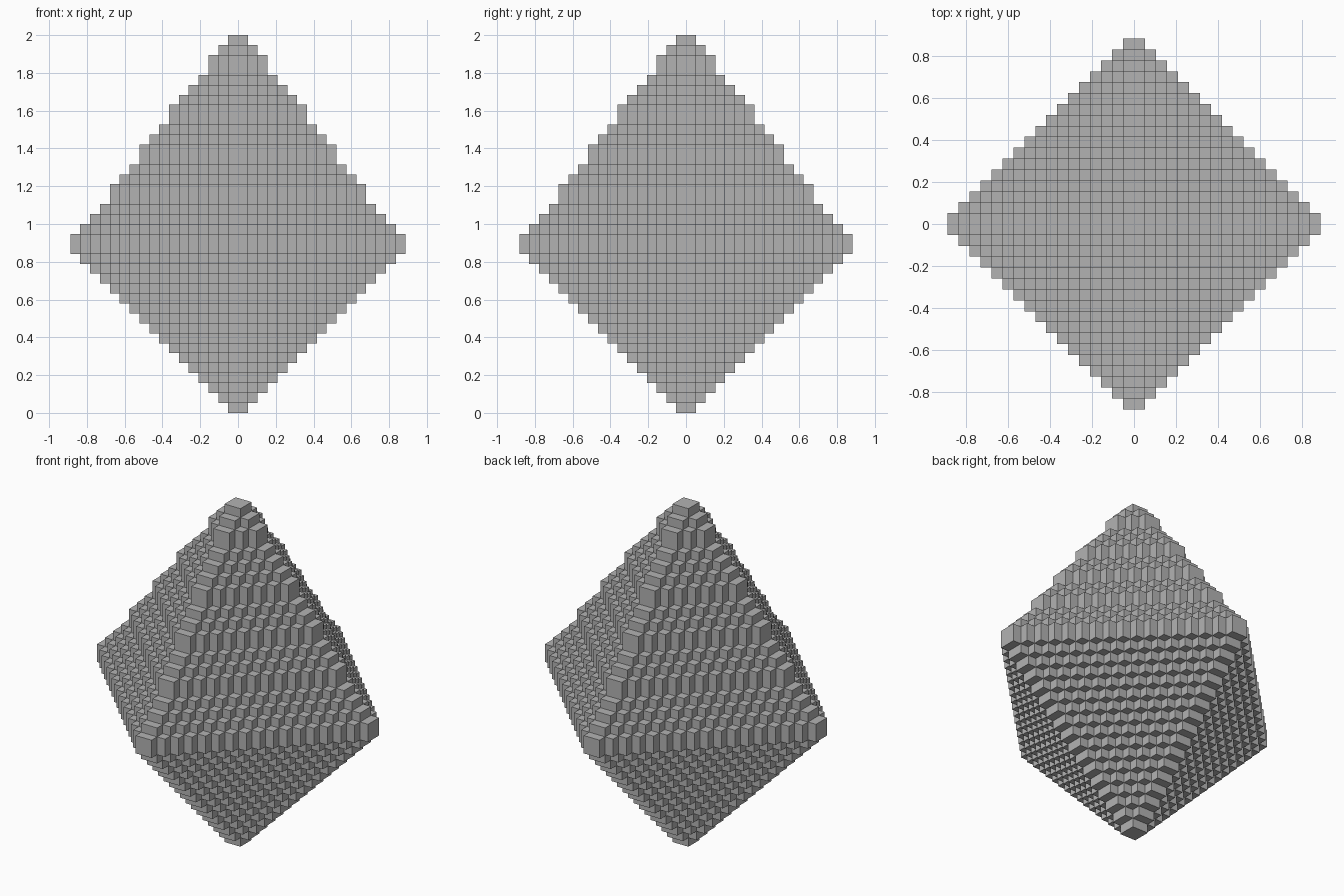
import bpy
import bmesh
from mathutils import Vector

cube = bpy.data.objects.get("Cube")
if cube:
    bpy.data.objects.remove(cube, do_unlink=True)

# Block size on each axis
CELL = Vector((0.0522, 0.0519, 2 / 38))

# Half-width, in blocks, of every layer from the bottom tip to the top tip;
# some upper layers are doubled, which makes the upper half steeper
DOUBLED = {17, 13, 10, 7, 3}
layers = list(range(1, 17))
for radius in range(17, 0, -1):
    layers += [radius] * (2 if radius in DOUBLED else 1)

# Every layer is a stepped diamond of blocks, mirrored about x and y
blocks = set()
for k, radius in enumerate(layers):
    for i in range(radius):
        for j in range(radius - i):
            for x in (i, -1 - i):
                for y in (j, -1 - j):
                    blocks.add((x, y, k))

# Skin: one square wherever a block has no neighbour
bm = bmesh.new()
corners = {}


def corner(p):
    if p not in corners:
        corners[p] = bm.verts.new([a * b for a, b in zip(p, CELL)])
    return corners[p]


for block in sorted(blocks):
    for axis in range(3):
        u, v = (axis + 1) % 3, (axis + 2) % 3
        for side in (0, 1):
            neighbour = list(block)
            neighbour[axis] += 2 * side - 1
            if tuple(neighbour) in blocks:
                continue
            ring = []
            for du, dv in ((0, 0), (1, 0), (1, 1), (0, 1)):
                p = list(block)
                p[axis] += side
                p[u] += du
                p[v] += dv
                ring.append(corner(tuple(p)))
            bm.faces.new(ring if side else ring[::-1])

mesh = bpy.data.meshes.new("stepped_crystal")
bm.to_mesh(mesh)
bm.free()
crystal = bpy.data.objects.new("stepped_crystal", mesh)
bpy.context.scene.collection.objects.link(crystal)

# Plain grey finish
grey = bpy.data.materials.new("stone_grey")
grey.use_nodes = True
colour = (0.45, 0.45, 0.45, 1)
grey.diffuse_color = colour
grey.node_tree.nodes["Principled BSDF"].inputs["Base Color"].default_value = colour
mesh.materials.append(grey)
